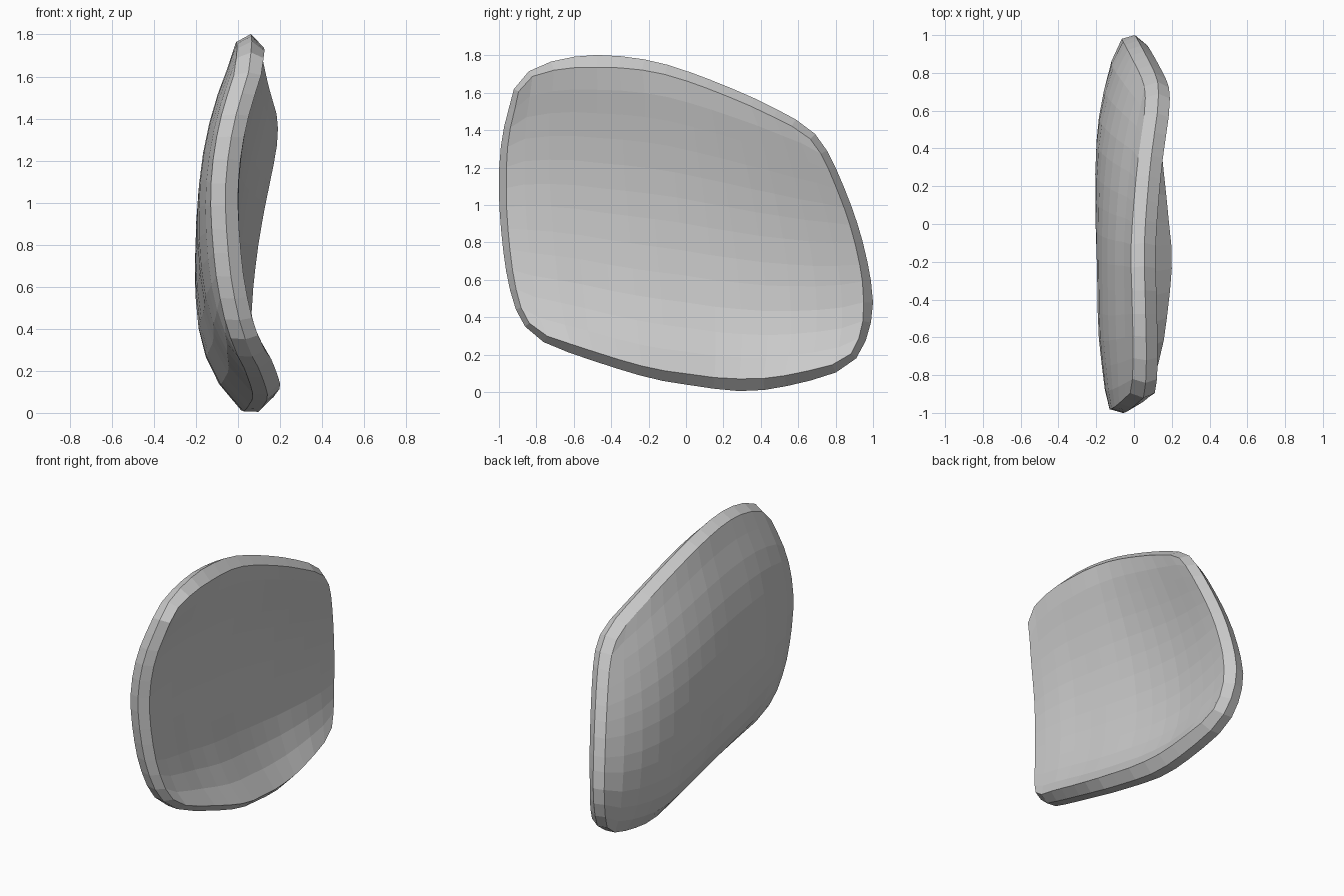
import bpy, bmesh
from mathutils import Vector
from mathutils.geometry import interpolate_bezier

if "Cube" in bpy.data.objects:
    bpy.data.objects.remove(bpy.data.objects["Cube"])

NU, NV = 14, 12   # grid divisions along y and along z

# crest of the rim, (x, y, z), each side running from one corner to the next
BOTTOM = [(.035, -.86, .35), (.055, -.8, .29), (.095, -.65, .22), (.14, -.25, .09), (.125, 0, .04),
          (.09, .35, .005), (.06, .7, .07), (.045, .84, .125), (.035, .91, .18)]
BACK = [(.035, .91, .18), (.015, .97, .3), (.005, 1, .48), (.025, .965, .72), (.06, .9, .95),
        (.11, .8, 1.2), (.13, .73, 1.33), (.13, .69, 1.38)]
TOP = [(.05, -.92, 1.62), (.06, -.86, 1.7), (.065, -.77, 1.75), (.065, -.62, 1.79), (.06, -.4, 1.8),
       (.055, -.1, 1.75), (.085, .3, 1.6), (.125, .6, 1.45), (.13, .69, 1.38)]
FRONT = [(.035, -.86, .35), (0, -.92, .47), (-.04, -.97, .7), (-.06, -1, 1.05), (-.025, -.985, 1.35),
         (.05, -.92, 1.62)]


def sample(points, n):
    """Smooth curve through the points, resampled to n equal steps."""
    p = [Vector(q) for q in points]
    p = [2 * p[0] - p[1]] + p + [2 * p[-1] - p[-2]]
    dense = []
    for a, b, c, d in zip(p, p[1:], p[2:], p[3:]):
        dense += interpolate_bezier(b, b + (c - a) / 6, c - (d - b) / 6, c, 17)[:-1]
    dense.append(p[-2])
    lengths = [0]
    for a, b in zip(dense, dense[1:]):
        lengths.append(lengths[-1] + (b - a).length)
    out = []
    for i in range(n + 1):
        want = lengths[-1] * i / n
        k = min(range(len(dense)), key=lambda j: abs(lengths[j] - want))
        out.append(dense[k].copy())
    return out


def ring_keys():
    """Grid keys around the border, in order."""
    return ([(i, 0) for i in range(NU)] + [(NU, j) for j in range(NV)]
            + [(i, NV) for i in range(NU, 0, -1)] + [(0, j) for j in range(NV, 0, -1)])


keys = ring_keys()
crest = {}
for j, p in enumerate(sample(FRONT, NV)):
    crest[0, j] = p
for j, p in enumerate(sample(BACK, NV)):
    crest[NU, j] = p
for i, p in enumerate(sample(BOTTOM, NU)):
    crest[i, 0] = p
for i, p in enumerate(sample(TOP, NU)):
    crest[i, NV] = p


def outer_depth(u, v):
    """Bulge of the convex side, deepest below the middle."""
    s = 2 * u - 1
    across = 1 - abs(s) ** (2.8 if s < 0 else 3.5)
    return .21 * across * (1 - v) ** .5 * (1 - (1 - v) ** 6) * (1 - v ** 8)


def inner_depth(u, v):
    """Hollow of the concave side, shallower and easing out to the rim."""
    s = 2 * u - 1
    return .19 * (1 - s * s) ** 1.1 * (1 - v) ** .8 * (1 - (1 - v) ** 5) * (1 - v ** 8)


def outer_inset(n):
    return .02 - .018 * n.z


def inner_inset(n):
    return .05 + .017 * abs(n.z) + .01 * min(0, -n.y) - .05 * abs(n.y * n.z)


def sheet(inset, shift, depth):
    """Dished sheet spanning the inset rim."""
    b = {}
    for k, key in enumerate(keys):
        t = crest[keys[(k + 1) % len(keys)]] - crest[keys[k - 1]]
        n = Vector((0, -t.z, t.y)).normalized()
        b[key] = crest[key] + n * inset(n) + Vector((shift, 0, 0))
    g = dict(b)
    for i in range(1, NU):
        for j in range(1, NV):
            u, v = i / NU, j / NV
            p = (b[0, j] * (1 - u) + b[NU, j] * u + b[i, 0] * (1 - v) + b[i, NV] * v
                 - b[0, 0] * (1 - u) * (1 - v) - b[NU, 0] * u * (1 - v)
                 - b[0, NV] * (1 - u) * v - b[NU, NV] * u * v)
            p.x -= depth(u, v)
            g[i, j] = p
    return g


bm = bmesh.new()
outer = {k: bm.verts.new(p) for k, p in sheet(outer_inset, -.07, outer_depth).items()}
inner = {k: bm.verts.new(p) for k, p in sheet(inner_inset, .06, inner_depth).items()}
edge = {k: bm.verts.new(p) for k, p in crest.items()}

# convex and hollow faces
for g in (outer, inner):
    for i in range(NU):
        for j in range(NV):
            bm.faces.new((g[i, j], g[i + 1, j], g[i + 1, j + 1], g[i, j + 1]))
# bevelled rim
for a, b in zip(keys, keys[1:] + keys[:1]):
    bm.faces.new((outer[a], outer[b], edge[b], edge[a]))
    bm.faces.new((edge[a], edge[b], inner[b], inner[a]))
bmesh.ops.recalc_face_normals(bm, faces=bm.faces)

mesh = bpy.data.meshes.new("curved_plate")
bm.to_mesh(mesh)
bm.free()
plate = bpy.data.objects.new("curved_plate", mesh)
bpy.context.collection.objects.link(plate)
grey = bpy.data.materials.new("light grey")
grey.diffuse_color = (.6, .6, .6, 1)
grey.use_nodes = True
grey.node_tree.nodes["Principled BSDF"].inputs["Base Color"].default_value = grey.diffuse_color
mesh.materials.append(grey)
